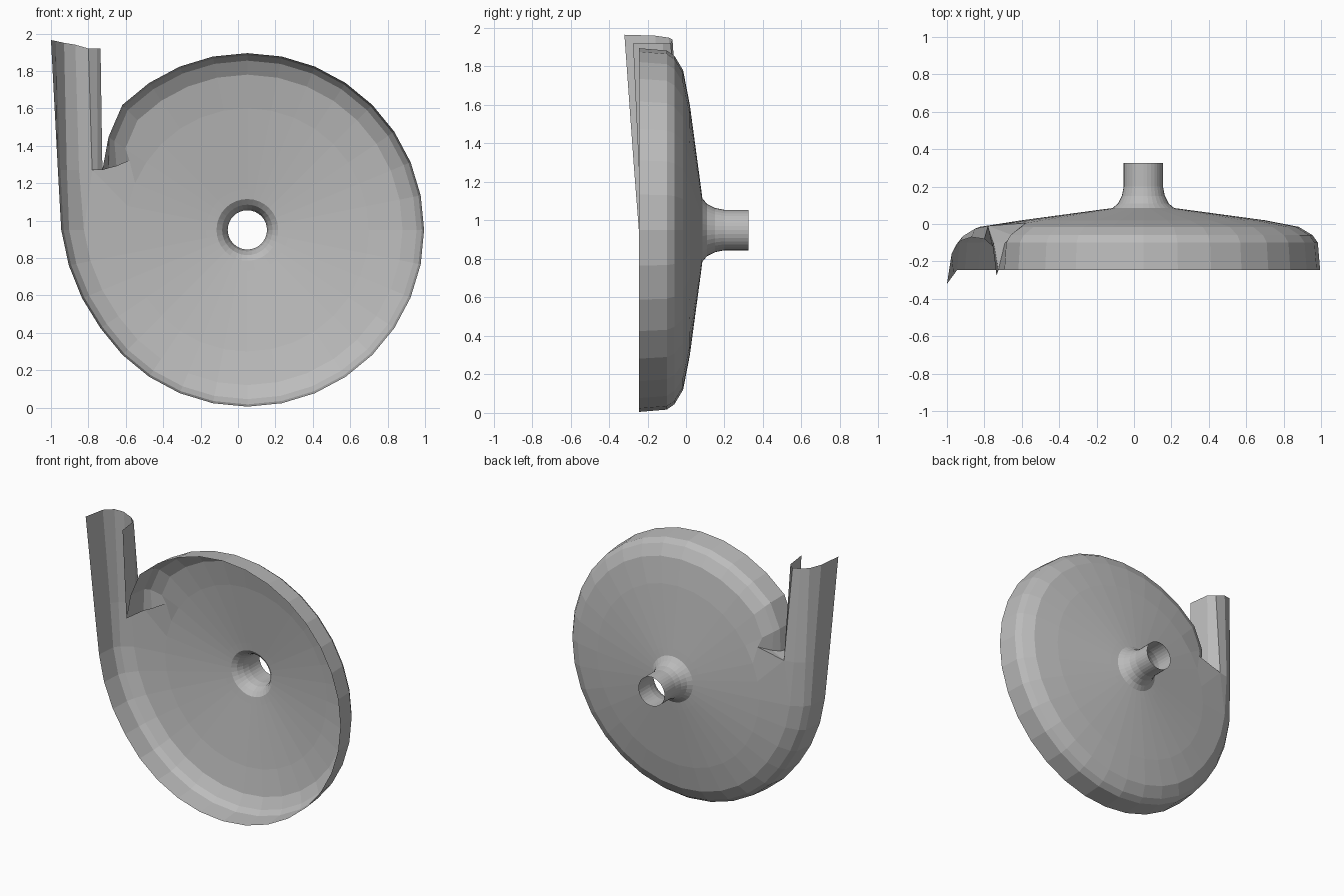
import bpy, bmesh
from math import sin, cos, tau
from mathutils import Vector as V

cube = bpy.data.objects.get("Cube")
if cube:
    bpy.data.objects.remove(cube)

mat = bpy.data.materials.new("plain grey")
mat.use_nodes = True
GREY = (0.5, 0.5, 0.5, 1)
mat.diffuse_color = GREY
mat.node_tree.nodes["Principled BSDF"].inputs["Base Color"].default_value = GREY

SEG = 32
CX, CZ = 0.05, 0.95


def polar(r, y, k):
    a = tau * k / SEG
    return V((CX + r * cos(a), y, CZ + r * sin(a)))


def skin(sections):
    """Quads between neighbouring rows of points."""
    return [(a[i], a[i + 1], b[i + 1], b[i])
            for a, b in zip(sections, sections[1:]) for i in range(len(a) - 1)]


def build(name, faces):
    bm = bmesh.new()
    for f in faces:
        bm.faces.new([bm.verts.new(p) for p in f])
    bmesh.ops.remove_doubles(bm, verts=bm.verts, dist=0.0005)
    bmesh.ops.recalc_face_normals(bm, faces=bm.faces)
    me = bpy.data.meshes.new(name)
    bm.to_mesh(me)
    bm.free()
    me.materials.append(mat)
    ob = bpy.data.objects.new(name, me)
    bpy.context.collection.objects.link(ob)


# Round casing wall, widening into the outlet and narrowing at the tongue
wall = [(0.945, -0.245), (0.933, -0.1), (0.905, -0.06), (0.83, -0.015)]
INNER = (0.65, 0.02)
swell = {16: 1.053, 17: 1.03, 18: 1.012, 45: 0.945}
sections = [[polar(r * swell.get(k, 1), y, k) for r, y in wall] + [polar(*INNER, k)]
            for k in range(16, 46)]

# Tongue: where the wall meets the outlet
tongue = [V(p) for p in ((-0.725, -0.245, 1.27), (-0.69, -0.1, 1.28),
                         (-0.65, -0.06, 1.29), (-0.58, 0.005, 1.32))]
sections.append(tongue + [polar(*INNER, 46)])
tip, t1, t2, t3 = tongue
saddle, mid = V((-0.78, -0.01, 1.27)), V((-0.75, -0.1, 1.27))

# Outlet cross-sections, from the casing to the open end
start = sections[0][:4]
low = [V((x, y, 1.27)) for x, y in
       ((-0.963, -0.27), (-0.95, -0.11), (-0.915, -0.065), (-0.85, -0.025))]
low += [saddle, mid, tip]
end = [V(p) for p in ((-1, -0.32, 1.965), (-0.975, -0.16, 1.96), (-0.93, -0.09, 1.95),
                      (-0.87, -0.07, 1.94), (-0.8, -0.08, 1.92),
                      (-0.755, -0.12, 1.92), (-0.735, -0.275, 1.92))]

# Flat back between tongue, outlet and disc, and the notch floor
r46, r47, r48 = (polar(*INNER, k) for k in (46, 47, 48))
patch = [(r46, t3, saddle, r47), (r47, saddle, start[3], r48),
         (start[3], low[3], saddle), (tip, mid, t1),
         (mid, saddle, t2, t1), (saddle, t3, t2)]

build("casing_wall", skin(sections) + patch)
build("outlet_duct", skin([start, low[:4]]) + skin([low, end]))

# Back disc and flared inlet pipe, as turned profiles
turned = {
    "back_disc": [INNER, (0.22, 0.078), (0.165, 0.085)],
    "inlet_pipe": [(0.165, 0.085), (0.135, 0.11), (0.115, 0.15),
                   (0.105, 0.2), (0.105, 0.325)],
}
for name, profile in turned.items():
    build(name, skin([[polar(r, y, k) for r, y in profile] for k in range(SEG + 1)]))
